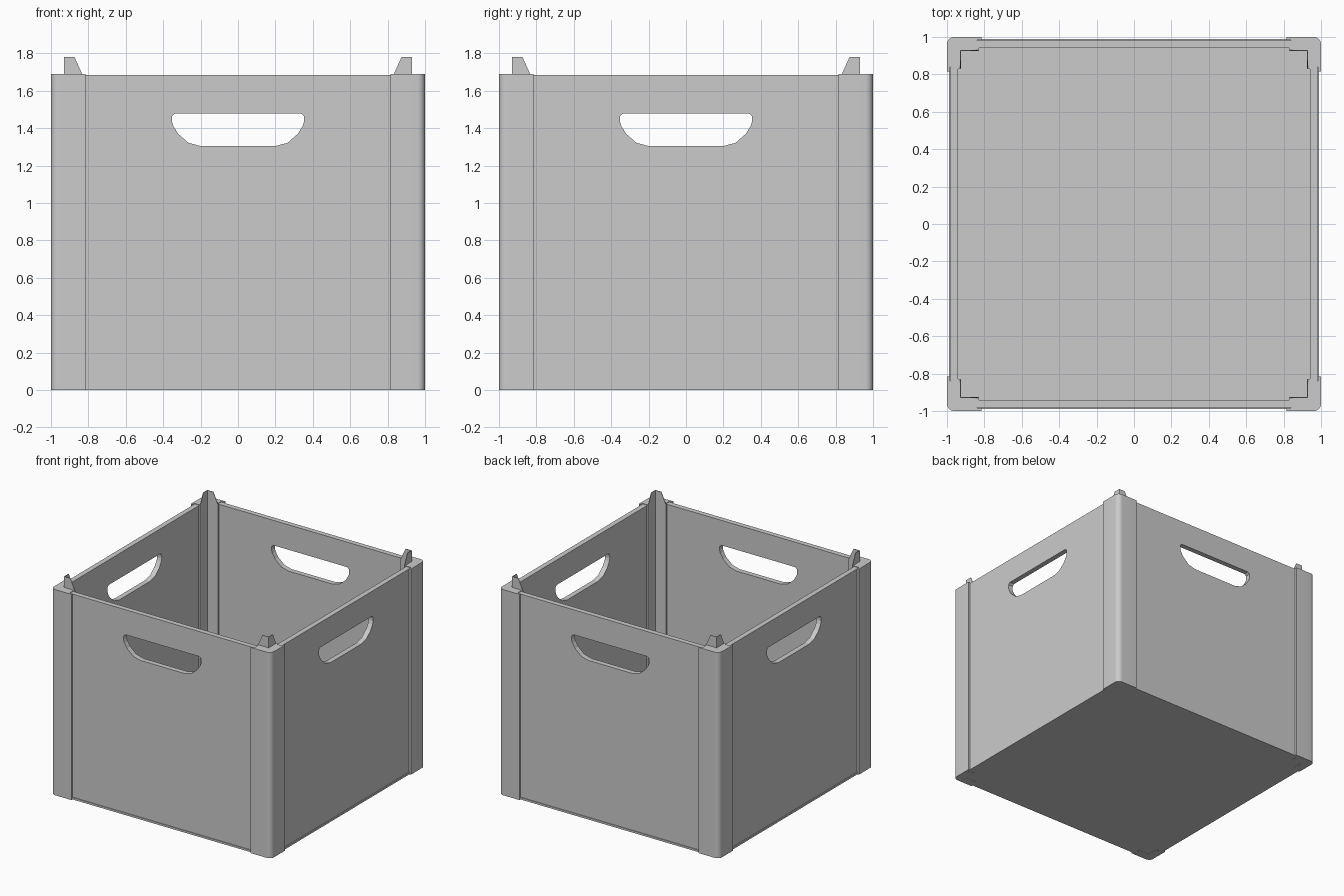
import bpy, bmesh
from math import pi, sin, cos
from mathutils import Matrix, Vector

if "Cube" in bpy.data.objects:
    bpy.data.objects.remove(bpy.data.objects["Cube"])


def finish(bm, name, smooth=False):
    bmesh.ops.recalc_face_normals(bm, faces=bm.faces)
    me = bpy.data.meshes.new(name)
    bm.to_mesh(me)
    bm.free()
    ob = bpy.data.objects.new(name, me)
    bpy.context.collection.objects.link(ob)
    if smooth:
        bpy.ops.object.select_all(action='DESELECT')
        ob.select_set(True)
        bpy.context.view_layer.objects.active = ob
        bpy.ops.object.shade_smooth_by_angle(angle=pi / 6)
    return ob


def prism(bm, points, direction):
    # extrude a closed 3D outline along a vector
    face = bm.faces.new([bm.verts.new(p) for p in points])
    ext = bmesh.ops.extrude_face_region(bm, geom=[face])
    verts = [g for g in ext['geom'] if isinstance(g, bmesh.types.BMVert)]
    bmesh.ops.translate(bm, verts=verts, vec=Vector(direction))


def four_around(ob, base):
    # place copies at quarter turns around the vertical axis
    ob.name = base + "_1"
    for i in range(1, 4):
        c = ob.copy()
        c.name = f"{base}_{i + 1}"
        c.matrix_world = Matrix.Rotation(i * pi / 2, 4, 'Z') @ ob.matrix_world
        bpy.context.collection.objects.link(c)


POST_TOP, WALL_TOP, TAB_TOP = 1.69, 1.685, 1.78
INNER, FACE_IN, FACE_OUT, END = 0.926, 0.94, 0.982, 0.84

# floor slab, its edge showing as a small lip below the walls
bm = bmesh.new()
e = 0.988
prism(bm, [(-e, -e, 0.001), (e, -e, 0.001), (e, e, 0.001), (-e, e, 0.001)], (0, 0, 0.016))
finish(bm, "floor")

# side walls with a hand hole
half_hole = [(0.2, 1.305), (0.265, 1.322), (0.32, 1.37), (0.345, 1.41),
             (0.353, 1.435), (0.352, 1.465), (0.335, 1.48)]
hole = half_hole + [(-x, z) for x, z in reversed(half_hole)]
outline = [(-END, 0.012), (END, 0.012), (END, WALL_TOP), (-END, WALL_TOP)]
cu = bpy.data.curves.new("wall_outline", 'CURVE')
cu.dimensions = '2D'
cu.fill_mode = 'BOTH'
cu.extrude = (FACE_OUT - FACE_IN) / 2
for loop in (outline, hole):
    sp = cu.splines.new('POLY')
    sp.points.add(len(loop) - 1)
    for p, (x, z) in zip(sp.points, loop):
        p.co = (x, z, 0, 1)
    sp.use_cyclic_u = True
tmp = bpy.data.objects.new("wall_outline", cu)
bpy.context.collection.objects.link(tmp)
dg = bpy.context.evaluated_depsgraph_get()
me = bpy.data.meshes.new_from_object(tmp.evaluated_get(dg))
bpy.data.objects.remove(tmp)
bm = bmesh.new()
bm.from_mesh(me)
bmesh.ops.remove_doubles(bm, verts=bm.verts, dist=1e-5)
bm.transform(Matrix.Translation((0, -(FACE_IN + FACE_OUT) / 2, 0)) @ Matrix.Rotation(pi / 2, 4, 'X'))
for f in bm.faces:
    f.smooth = False
four_around(finish(bm, "wall"), "wall")

# corner posts: L section with a rounded outer corner and lips over the walls
r = 0.04
half = [(INNER, 0.83), (FACE_IN, 0.83), (FACE_IN, END), (FACE_OUT + 0.003, END),
        (FACE_OUT + 0.003, 0.815), (1, 0.815)]
arc = [(1 - r + r * cos(a), 1 - r + r * sin(a)) for a in [i * pi / 16 for i in range(9)]]
profile = [(INNER, INNER)] + half + arc + [(y, x) for x, y in reversed(half)]
bm = bmesh.new()
prism(bm, [(x, y, 0) for x, y in profile], (0, 0, POST_TOP))
four_around(finish(bm, "corner_post", True), "corner_post")

# thin tapered stacking tabs, one L per post
bm = bmesh.new()
t = 0.004
o = INNER + t
z = POST_TOP - 0.005
tab = [(o, z), (0.833, z), (0.833, POST_TOP), (0.874, TAB_TOP), (o, TAB_TOP)]
prism(bm, [(a, INNER, h) for a, h in tab], (0, t, 0))
prism(bm, [(INNER, a, h) for a, h in tab], (t, 0, 0))
four_around(finish(bm, "stacking_tab"), "stacking_tab")
